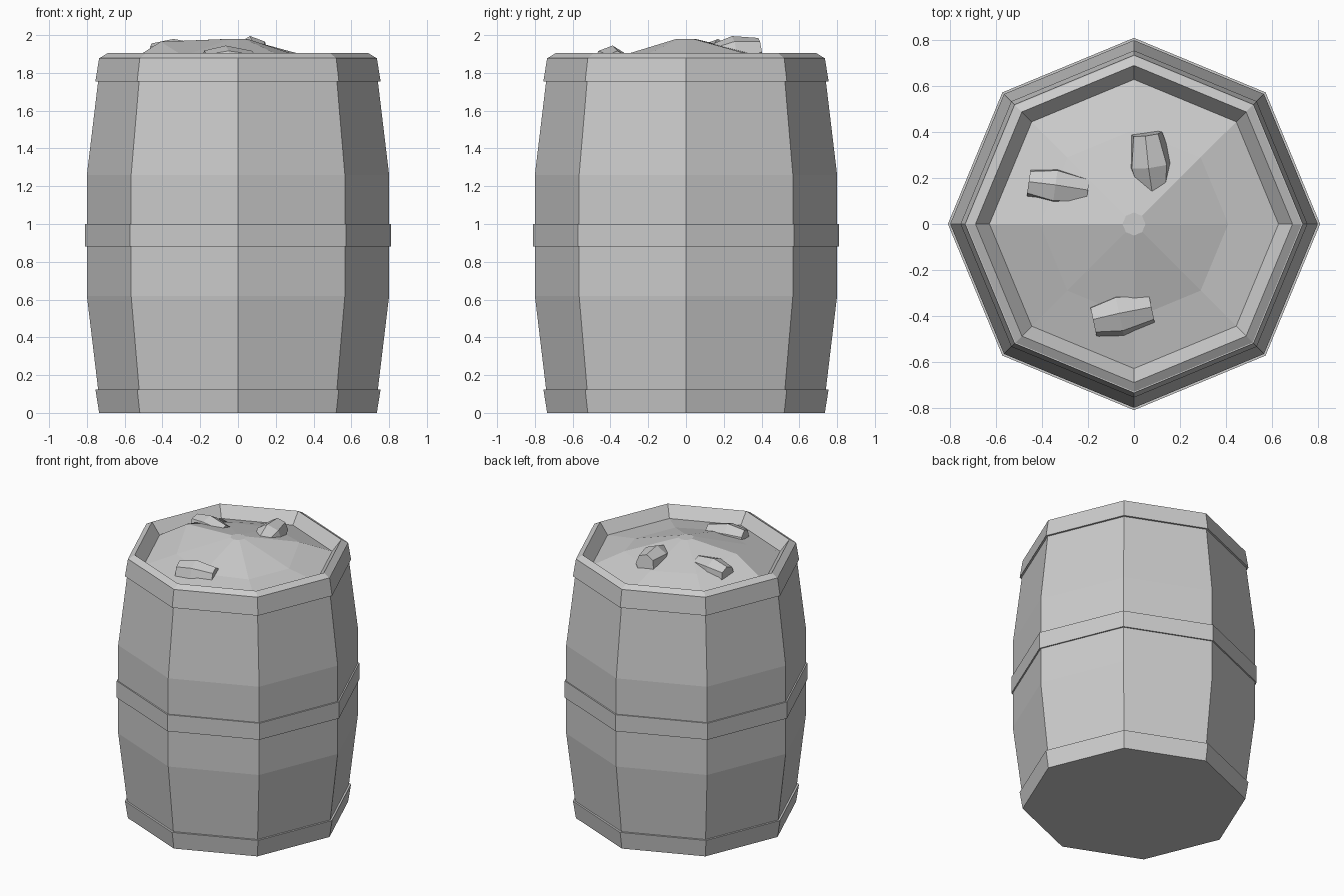
import bpy, bmesh
from math import cos, sin, pi, radians
from mathutils import Matrix, Vector, Euler

cube = bpy.data.objects.get("Cube")
if cube:
    bpy.data.objects.remove(cube)

grey = bpy.data.materials.new("plain_grey")
grey.use_nodes = True
grey.diffuse_color = (0.6, 0.6, 0.6, 1)
grey.node_tree.nodes["Principled BSDF"].inputs["Base Color"].default_value = grey.diffuse_color


def ring(bm, radius, heights, sides=8, roll=0.0):
    """Add a ring of vertices; heights is one number or one per corner."""
    if not isinstance(heights, (list, tuple)):
        heights = [heights] * sides
    return [bm.verts.new((radius * cos(roll + 2 * pi * i / sides),
                          radius * sin(roll + 2 * pi * i / sides), h))
            for i, h in enumerate(heights)]


def lathe(name, profile, caps=True, closed=False, sides=8, roll=0.0, matrix=None):
    """Join rings of (radius, height) into a faceted solid."""
    bm = bmesh.new()
    rings = [ring(bm, r, z, sides, roll) for r, z in profile]
    pairs = list(zip(rings, rings[1:]))
    if closed:
        pairs.append((rings[-1], rings[0]))
    for low, high in pairs:
        for i in range(sides):
            j = (i + 1) % sides
            bm.faces.new((low[i], low[j], high[j], high[i]))
    if caps:
        bm.faces.new(rings[0][::-1])
        bm.faces.new(rings[-1])
    # uneven heights make bent quads, so split those cleanly
    bent = [f for f in bm.faces if len(f.verts) == 4 and
            abs((f.verts[3].co - f.verts[0].co).dot(f.normal)) > 1e-4]
    bmesh.ops.triangulate(bm, faces=bent)
    if matrix:
        bm.transform(matrix)
    bmesh.ops.recalc_face_normals(bm, faces=bm.faces)
    mesh = bpy.data.meshes.new(name)
    bm.to_mesh(mesh)
    bm.free()
    mesh.materials.append(grey)
    obj = bpy.data.objects.new(name, mesh)
    bpy.context.collection.objects.link(obj)
    return obj


# Bulging staves, chamfered rim and inner lip
lathe("barrel_body", [(0.725, 0), (0.74, 0.12), (0.80, 0.62), (0.80, 1.26),
                      (0.74, 1.76), (0.73, 1.88), (0.69, 1.905), (0.625, 1.82)])

# Hoops
for name, profile in {
    "bottom_hoop": [(0.735, 0), (0.755, 0.125), (0.70, 0.125), (0.70, 0)],
    "middle_hoop": [(0.81, 0.88), (0.81, 1.0), (0.78, 1.0), (0.78, 0.88)],
    "top_hoop": [(0.755, 1.755), (0.735, 1.88), (0.70, 1.88), (0.70, 1.755)],
}.items():
    lathe(name, profile, caps=False, closed=True)

# Uneven heap filling the barrel
heap = [1.86, 1.91, 1.89, 1.90, 1.965, 1.89, 1.87, 1.86]
lathe("heap", [(0.63, 1.825), (0.41, heap), (0.05, 1.98)])

# Half-buried lumps: position, tilt, heading, size along and across
lumps = [
    ((0.07, 0.27, 1.90), 8, 97, 0.125, 0.098),
    ((-0.33, 0.16, 1.895), 0, -8, 0.13, 0.085),
    ((-0.05, -0.395, 1.85), 0, 12, 0.13, 0.095),
]
for n, (place, tilt, heading, half, radius) in enumerate(lumps, 1):
    turn = Euler((0, radians(90 - tilt), radians(heading))).to_matrix().to_4x4()
    lathe(f"lump_{n}", [(radius * 0.72, -half), (radius, -half * 0.1), (radius * 0.7, half)],
          sides=7, roll=radians(20), matrix=Matrix.Translation(Vector(place)) @ turn)
